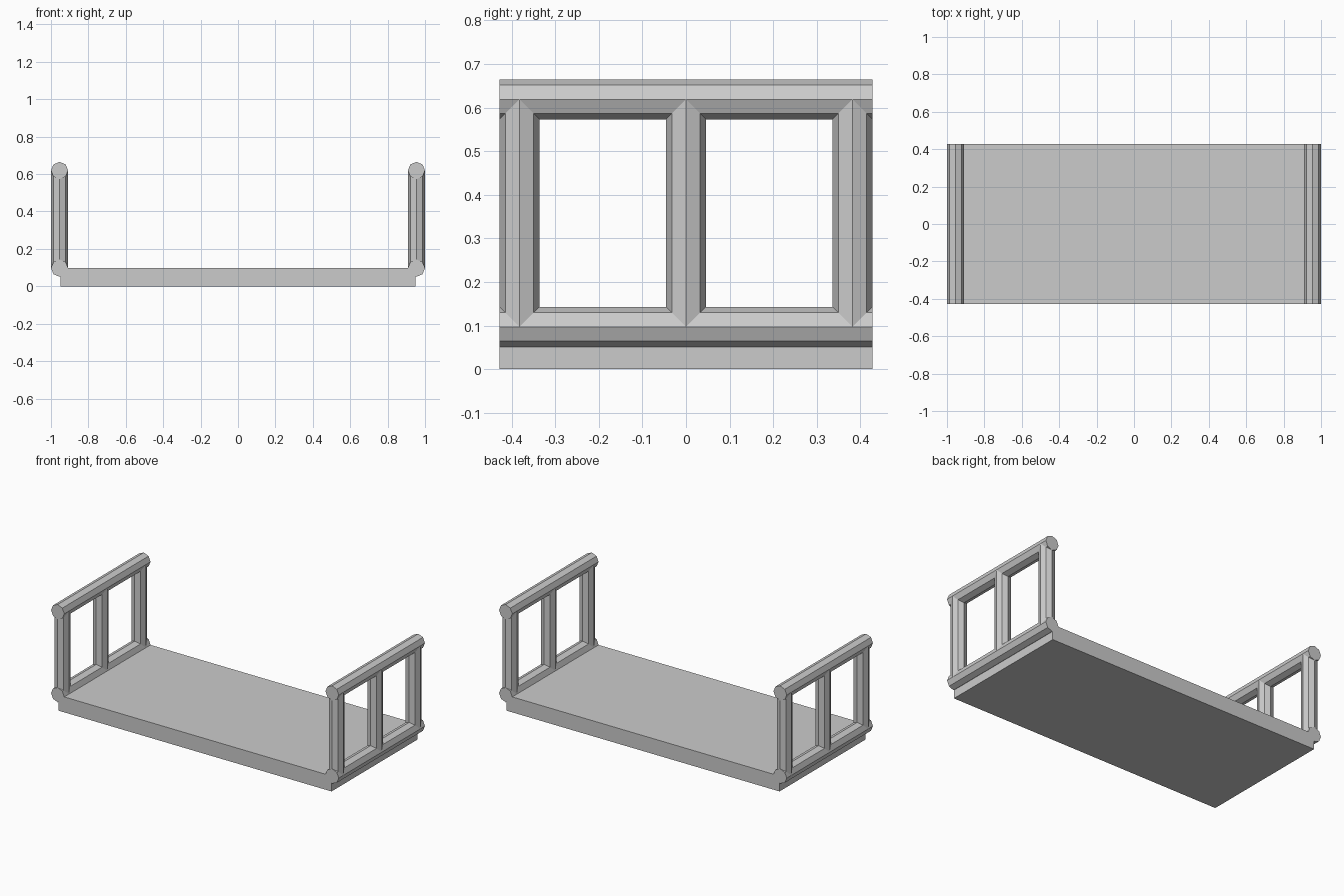
import bpy
import math
from mathutils import Vector

if "Cube" in bpy.data.objects:
    bpy.data.objects.remove(bpy.data.objects["Cube"])

R = 0.046            # radius of every bar
X = 0.954            # rail centre line
HALF_Y = 0.428       # half depth
LOW, HIGH = 0.097, 0.619

grey = bpy.data.materials.new("light grey")
grey.diffuse_color = (0.6, 0.6, 0.6, 1)
grey.use_nodes = True
grey.node_tree.nodes["Principled BSDF"].inputs["Base Color"].default_value = grey.diffuse_color


def bar(name, start, end):
    """Octagonal bar between two points, with a corner facing each axis."""
    a, b = Vector(start), Vector(end)
    bpy.ops.mesh.primitive_cylinder_add(vertices=8, radius=R, depth=(b - a).length,
                                        location=(a + b) / 2)
    ob = bpy.context.object
    if abs((b - a).y) > 0.01:
        ob.rotation_euler.x = math.pi / 2
    ob.name = name
    ob.data.materials.append(grey)


# Flat base board
bpy.ops.mesh.primitive_cube_add(size=1, location=(0, 0, 0.0485))
board = bpy.context.object
board.name = "base_board"
board.scale = (1.9, 2 * HALF_Y, 0.097)
board.data.materials.append(grey)

# End railings: two rails and three posts on each side
for side, s in (("left", -1), ("right", 1)):
    for level, z in (("lower", LOW), ("upper", HIGH)):
        bar(f"{side}_{level}_rail", (s * X, -HALF_Y, z), (s * X, HALF_Y, z))
    for place, y in (("front", R - HALF_Y), ("middle", 0), ("back", HALF_Y - R)):
        bar(f"{side}_{place}_post", (s * X, y, LOW), (s * X, y, HIGH))
